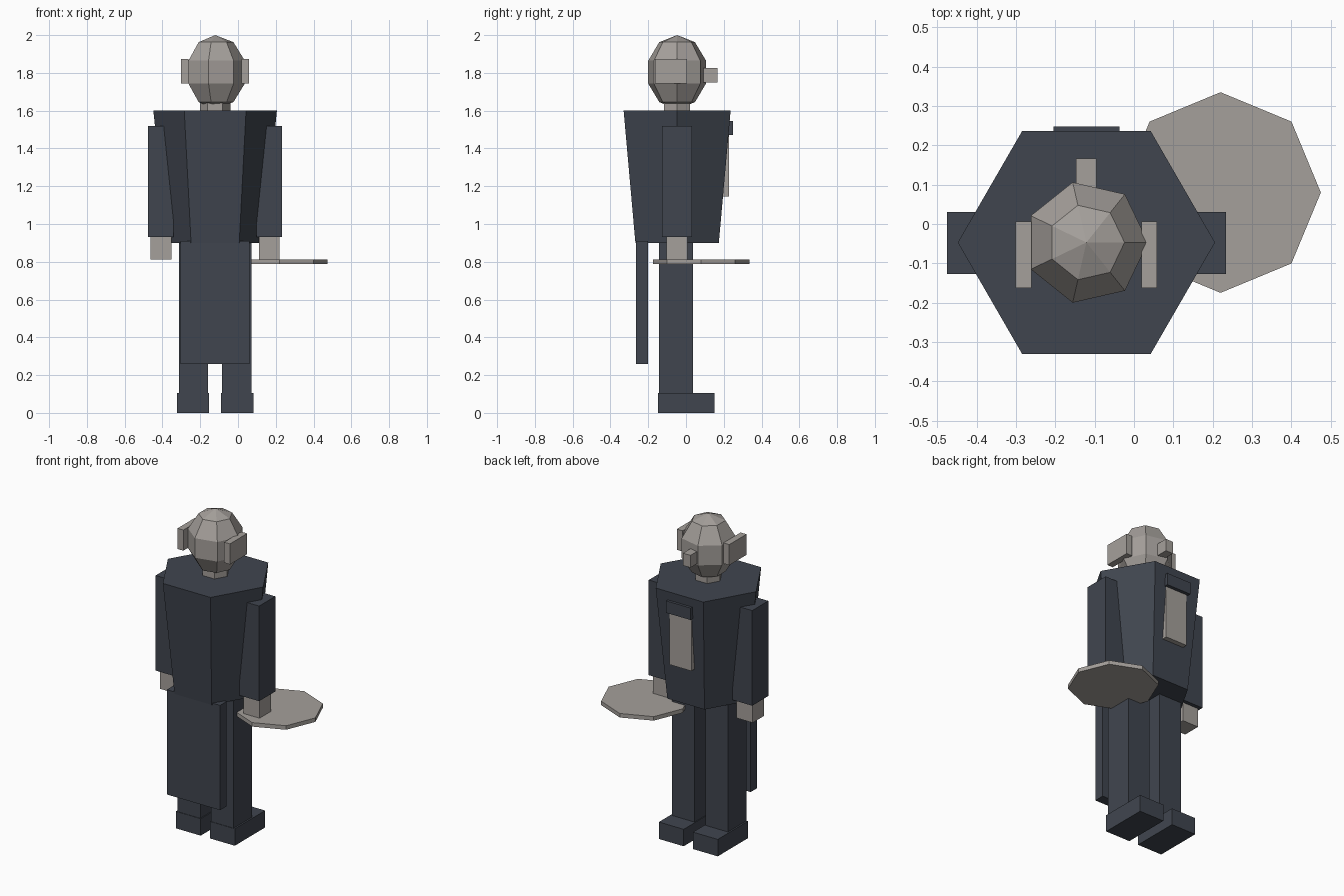
import bpy
import bmesh
from math import cos, sin, pi, radians

cube = bpy.data.objects.get("Cube")
if cube:
    bpy.data.objects.remove(cube, do_unlink=True)

CX, CY = -0.121, -0.047  # vertical axis of the body


def make_material(name, rgb):
    mat = bpy.data.materials.new(name)
    mat.use_nodes = True
    colour = (*rgb, 1.0)
    mat.diffuse_color = colour
    mat.node_tree.nodes["Principled BSDF"].inputs["Base Color"].default_value = colour
    return mat


SUIT = make_material("dark suit", (0.051, 0.060, 0.078))
PALE = make_material("warm grey", (0.376, 0.350, 0.328))


def finish(name, bm, mat):
    bmesh.ops.recalc_face_normals(bm, faces=bm.faces)
    mesh = bpy.data.meshes.new(name)
    bm.to_mesh(mesh)
    bm.free()
    mesh.materials.append(mat)
    obj = bpy.data.objects.new(name, mesh)
    bpy.context.scene.collection.objects.link(obj)
    return obj


def box(name, mat, x, y, z):
    """Box given by its (min, max) range on each axis."""
    bm = bmesh.new()
    bmesh.ops.create_cube(bm, size=1.0)
    for v in bm.verts:
        for i, (low, high) in enumerate((x, y, z)):
            v.co[i] = high if v.co[i] > 0 else low
    return finish(name, bm, mat)


def box_pair(name, mat, inner, outer, y, z):
    """Two boxes mirrored across the body axis."""
    box("left_" + name, mat, (CX + inner, CX + outer), y, z)
    box("right_" + name, mat, (CX - outer, CX - inner), y, z)


def lathe(name, mat, sides, profile, centre=(CX, CY)):
    """Faceted solid from (radius, z) rings, with a corner towards +x."""
    bm = bmesh.new()
    rings = []
    for radius, z in profile:
        angles = [2 * pi * i / sides for i in range(sides)]
        rings.append([bm.verts.new((centre[0] + radius * cos(a),
                                    centre[1] + radius * sin(a), z)) for a in angles])
    for low, high in zip(rings, rings[1:]):
        for i in range(sides):
            j = (i + 1) % sides
            bm.faces.new((low[i], low[j], high[j], high[i]))
    # Cap open ends, merge the ones that close in a point
    for ring, (radius, _) in ((rings[0], profile[0]), (rings[-1], profile[-1])):
        if radius > 0:
            bm.faces.new(ring)
    bmesh.ops.remove_doubles(bm, verts=bm.verts, dist=0.0001)
    return finish(name, bm, mat)


# Body
lathe("torso", SUIT, 6, [(0.255, 0.90), (0.327, 1.60)])
lathe("neck", PALE, 6, [(0.08, 1.59), (0.08, 1.68)])

# Head: seven-sided egg with rings at even latitudes
head_profile = []
for step in range(6):
    angle = radians(-90 + 36 * step)
    head_profile.append((max(0.0, 0.165 * cos(angle)) if 0 < step < 5 else 0.0,
                         1.804 + 0.196 * sin(angle)))
lathe("head", PALE, 7, head_profile)
box_pair("ear", PALE, 0.14, 0.18, (-0.163, 0.006), (1.745, 1.873))
box("nose", PALE, (-0.147, -0.095), (0.07, 0.166), (1.75, 1.826))

# Arms and hands
box_pair("arm", SUIT, 0.22, 0.355, (-0.127, 0.031), (0.93, 1.52))
box_pair("hand", PALE, 0.232, 0.342, (-0.104, 0.008), (0.812, 0.94))

# Legs and feet
box_pair("leg", SUIT, 0.037, 0.192, (-0.144, 0.036), (0.0, 0.91))
box_pair("foot", SUIT, 0.032, 0.202, (-0.147, 0.15), (0.0, 0.105))

# Coat tail, shirt panel and bow tie
box("coat_tail", SUIT, (-0.304, 0.062), (-0.264, -0.20), (0.26, 0.91))
box("shirt_panel", PALE, (-0.196, -0.046), (0.18, 0.227), (1.145, 1.49))
box("bow_tie", SUIT, (-0.205, -0.037), (0.20, 0.248), (1.472, 1.546))

# Serving tray
lathe("tray", PALE, 8, [(0.255, 0.787), (0.255, 0.812)], centre=(0.22, 0.08))
